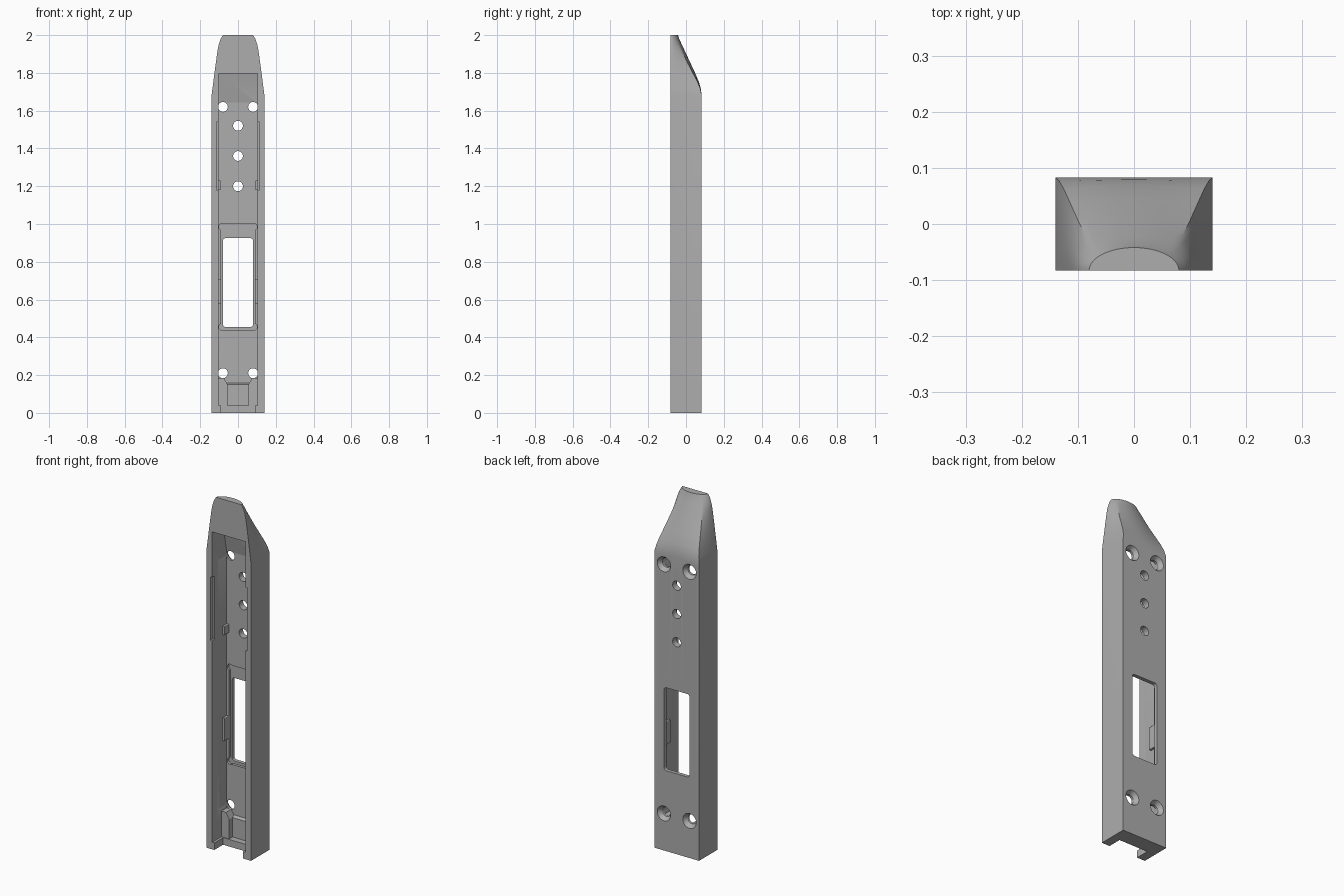
import bpy, bmesh, math
from mathutils import Matrix, Vector

cube = bpy.data.objects.get("Cube")
if cube:
    bpy.data.objects.remove(cube)

grey = bpy.data.materials.new("plain grey")
grey.use_nodes = True
colour = (0.42, 0.42, 0.42, 1)
grey.diffuse_color = colour
grey.node_tree.nodes["Principled BSDF"].inputs["Base Color"].default_value = colour

FRONT, BACK, FLOOR = -0.083, 0.083, 0.047


def finish(name, bm):
    bmesh.ops.recalc_face_normals(bm, faces=bm.faces)
    mesh = bpy.data.meshes.new(name)
    bm.to_mesh(mesh)
    bm.free()
    mesh.materials.append(grey)
    obj = bpy.data.objects.new(name, mesh)
    bpy.context.collection.objects.link(obj)
    return obj


def box(name, x, y, z, round_by=0):
    """Box between limits; round_by rounds the edges that run front to back."""
    bm = bmesh.new()
    bmesh.ops.create_cube(bm, size=1)
    for v in bm.verts:
        v.co = Vector([(lo + hi) / 2 + c * (hi - lo) for c, (lo, hi) in zip(v.co, (x, y, z))])
    if round_by:
        edges = [e for e in bm.edges if abs(e.verts[0].co.y - e.verts[1].co.y) > 1e-5]
        bmesh.ops.bevel(bm, geom=edges, offset=round_by, segments=5, profile=0.5, affect='EDGES')
    return finish(name, bm)


def prism(name, points, start, end, axis):
    """Extrude (y, z) points along x, or (x, z) points along y."""
    bm = bmesh.new()
    place = (lambda a, b, t: (t, a, b)) if axis == 'x' else (lambda a, b, t: (a, t, b))
    face = bm.faces.new([bm.verts.new(place(a, b, start)) for a, b in points])
    moved = bmesh.ops.extrude_face_region(bm, geom=[face])["geom"]
    shift = Vector(place(0, 0, end - start))
    bmesh.ops.translate(bm, vec=shift, verts=[g for g in moved if isinstance(g, bmesh.types.BMVert)])
    return finish(name, bm)


def drill(name, x, z, y0, y1, r_front, r_back):
    bm = bmesh.new()
    turn = Matrix.Translation((x, (y0 + y1) / 2, z)) @ Matrix.Rotation(math.pi / 2, 4, 'X')
    bmesh.ops.create_cone(bm, cap_ends=True, segments=32, radius1=r_back, radius2=r_front,
                          depth=y1 - y0, matrix=turn)
    return finish(name, bm)


# Body: square section blending into an arched tip; rows are height, half width, back y
rows = [(0, .14, .083), (1.68, .14, .083), (1.715, .1355, .079), (1.75, .131, .069),
        (1.8, .1245, .048), (1.86, .1165, .020), (1.92, .108, -.008),
        (1.95, .102, -.022), (1.98, .092, -.036), (2, .08, -.042)]
steps = 32
bm = bmesh.new()
rings = []
for z, half, back in rows:
    blend = max(0, (z - 1.68) / 0.32) ** 1.3
    ring = []
    for i in range(steps + 1):
        c, s = math.cos(math.pi * i / steps), math.sin(math.pi * i / steps)
        k = max(abs(c), abs(s)) ** (1 - blend)
        ring.append(bm.verts.new((half * c / k, FRONT + (back - FRONT) * s / k, z)))
    rings.append(ring)
for low, high in zip(rings, rings[1:]):
    for i in range(steps + 1):
        j = (i + 1) % (steps + 1)
        bm.faces.new((low[i], low[j], high[j], high[i]))
bm.faces.new(rings[0])
bm.faces.new(rings[-1])
body = finish("handle_body", bm)

cutters = []
# Main cavity, with sloping floor at both ends
cutters.append(prism("cavity_cutter", [(-.2, .04), (.03, .04), (.03, .15), (FLOOR, .158), (FLOOR, 1.643),
                                       (.015, 1.797), (-.2, 1.797)], -.104, .104, 'x'))
# Window with a shallow recess around it
cutters.append(box("window_recess_cutter", (-.09, .09), (0, .062), (.44, 1.0), .012))
cutters.append(box("window_cutter", (-.08, .08), (0, .2), (.455, .925), .015))
for side in (-1, 1):
    for z in (.455, .985):
        cutters.append(drill("recess_corner_cutter", side * .082, z, 0, .062, .019, .019))
# Cable notch in the bottom wall
cutters.append(box("cable_notch_cutter", (-.09, .09), (-.2, -.005), (-.1, .06)))
# Side grooves and countersunk screw holes
for side in (-1, 1):
    cutters.append(box("groove_cutter", sorted((side * .09, side * .115)), (-.2, -.06), (1.18, 1.54)))
    for z in (.21, 1.62):
        cutters.append(drill("screw_hole_cutter", side * .08, z, -.02, .12, .026, .026))
        cutters.append(drill("countersink_cutter", side * .08, z, .06, .0845, .026, .043))
# Row of central holes
for z in (1.2, 1.36, 1.52):
    cutters.append(drill("centre_hole_cutter", 0, z, 0, .12, .026, .026))

bpy.context.view_layer.objects.active = body
for cutter in cutters:
    mod = body.modifiers.new("cut", 'BOOLEAN')
    mod.operation, mod.solver, mod.object = 'DIFFERENCE', 'EXACT', cutter
    bpy.ops.object.modifier_apply(modifier=mod.name)
    bpy.data.objects.remove(cutter)

# Raised blocks beside the lower screws, and small clips on the cavity walls
for side, label in ((-1, "right"), (1, "left")):
    outline = [(side * a, b) for a, b in ((.055, .039), (.106, .039), (.106, .185), (.075, .185), (.055, .15))]
    prism(label + "_lower_block", outline, .0, FLOOR + .005, 'y')
    for part, z in (("_upper_clip", (1.18, 1.23)), ("_window_clip", (.58, .71))):
        box(label + part, sorted((side * .09, side * .106)), (.01, FLOOR + .004), z, .005)

# Smooth the tip and holes while keeping edges sharp
bpy.ops.object.select_all(action='DESELECT')
body.select_set(True)
bpy.ops.object.shade_smooth_by_angle(angle=math.radians(30))
